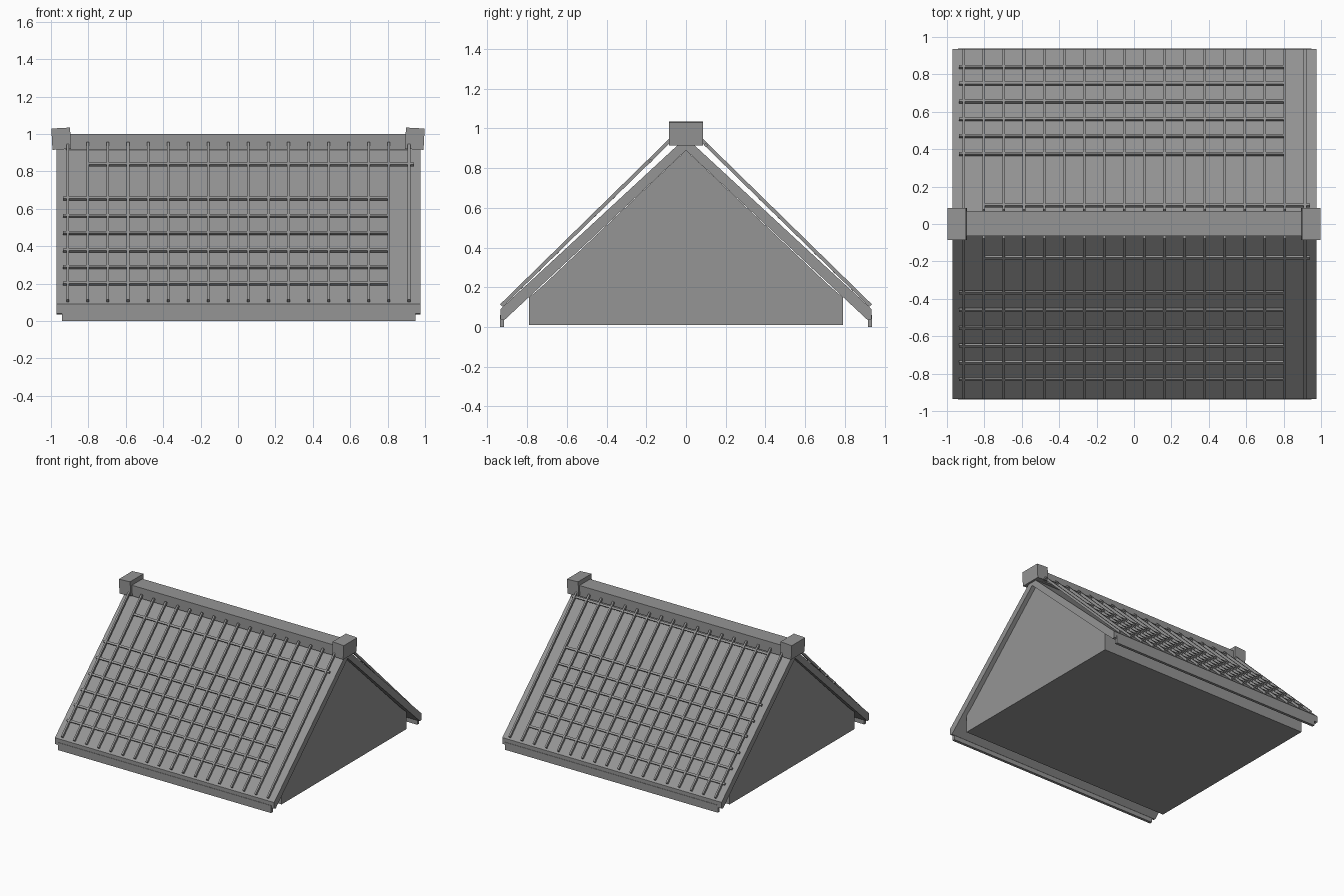
import bpy, bmesh, math
from mathutils import Matrix, Vector

if "Cube" in bpy.data.objects:
    bpy.data.objects.remove(bpy.data.objects["Cube"], do_unlink=True)

grey = bpy.data.materials.new("plain grey")
grey.use_nodes = True
COLOUR = (0.3, 0.3, 0.3, 1)
grey.diffuse_color = COLOUR
grey.node_tree.nodes["Principled BSDF"].inputs["Base Color"].default_value = COLOUR


def finish(name, bm):
    bmesh.ops.recalc_face_normals(bm, faces=bm.faces)
    mesh = bpy.data.meshes.new(name)
    bm.to_mesh(mesh)
    bm.free()
    mesh.materials.append(grey)
    obj = bpy.data.objects.new(name, mesh)
    bpy.context.collection.objects.link(obj)
    return obj


def add_box(bm, centre, size, rot=Matrix()):
    m = Matrix.Translation(centre) @ rot @ Matrix.Diagonal((*size, 1))
    bmesh.ops.create_cube(bm, size=1, matrix=m)


def box(name, lo, hi, rot=Matrix()):
    lo, hi = Vector(lo), Vector(hi)
    bm = bmesh.new()
    add_box(bm, (lo + hi) / 2, hi - lo, rot)
    return finish(name, bm)


def extrude_x(name, profile, x0, x1):
    """Extrude a closed (y, z) profile along x."""
    bm = bmesh.new()
    face = bm.faces.new([bm.verts.new((x0, y, z)) for y, z in profile])
    new = bmesh.ops.extrude_face_region(bm, geom=[face])["geom"]
    verts = [v for v in new if isinstance(v, bmesh.types.BMVert)]
    bmesh.ops.translate(bm, verts=verts, vec=(x1 - x0, 0, 0))
    return finish(name, bm)


# Attic body: low base walls and the gable prism
extrude_x("attic_base", [(-0.79, 0.01), (0.79, 0.01), (0.79, 0.15),
                         (0.73, 0.2), (-0.73, 0.2), (-0.79, 0.15)], -0.94, 0.94)
extrude_x("gable_prism", [(-0.73, 0.2), (0.73, 0.2), (0, 0.89)], -0.94, 0.94)

# Ridge beam and slightly crooked end blocks
box("ridge_beam", (-0.92, -0.065, 0.915), (0.92, 0.07, 1.0))
for side, name in ((-1, "right_ridge_block"), (1, "left_ridge_block")):
    box(name, (side * 0.945 - 0.05, -0.085, 0.918), (side * 0.945 + 0.05, 0.085, 1.032),
        Matrix.Rotation(math.radians(3 * side), 4, "Y"))

# Batten path down one slope, as (y, z)
TOP, EAVE = Vector((0.07, 0.95)), Vector((0.93, 0.108))
SLOPE = math.atan2(TOP.y - EAVE.y, EAVE.x - TOP.x)
LENGTH = (TOP - EAVE).length

FRONT_ROWS = [0.83, 0.74, 0.65, 0.555, 0.46, 0.365]
BACK_ROWS = [0.84, 0.75, 0.655, 0.56, 0.47, 0.375]

for side, label, rows, top_row in ((-1, "front", FRONT_ROWS, 0.18), (1, "back", BACK_ROWS, 0.1)):
    # Sloping roof panel, overhanging board and eave fascia
    panel = [(0, 0.955), (0.935, 0.09), (0.935, 0.04), (0.915, 0.035), (0, 0.89)]
    extrude_x(label + "_roof_panel", [(side * y, z) for y, z in panel], -0.97, 0.975)
    fascia = sorted((side * 0.916, side * 0.938))
    box(label + "_eave_fascia", (-0.94, fascia[0], 0), (0.95, fascia[1], 0.06))

    rot = Matrix.Rotation(-side * SLOPE, 4, "X")

    # Battens running from ridge to eave
    bm = bmesh.new()
    mid = (TOP + EAVE) / 2
    for i in range(18):
        add_box(bm, (-0.91 + i * 0.1073, side * mid.x, mid.y), (0.014, LENGTH, 0.018), rot)
    finish(label + "_battens", bm)

    # Cross laths running along the roof
    bm = bmesh.new()
    for y in rows + [top_row]:
        x0, x1 = (-0.8, 0.94) if y == top_row else (-0.935, 0.805)
        z = TOP.y - (y - TOP.x) * math.tan(SLOPE) - 0.005
        add_box(bm, ((x0 + x1) / 2, side * y, z), (x1 - x0, 0.016, 0.014), rot)
    finish(label + "_laths", bm)
